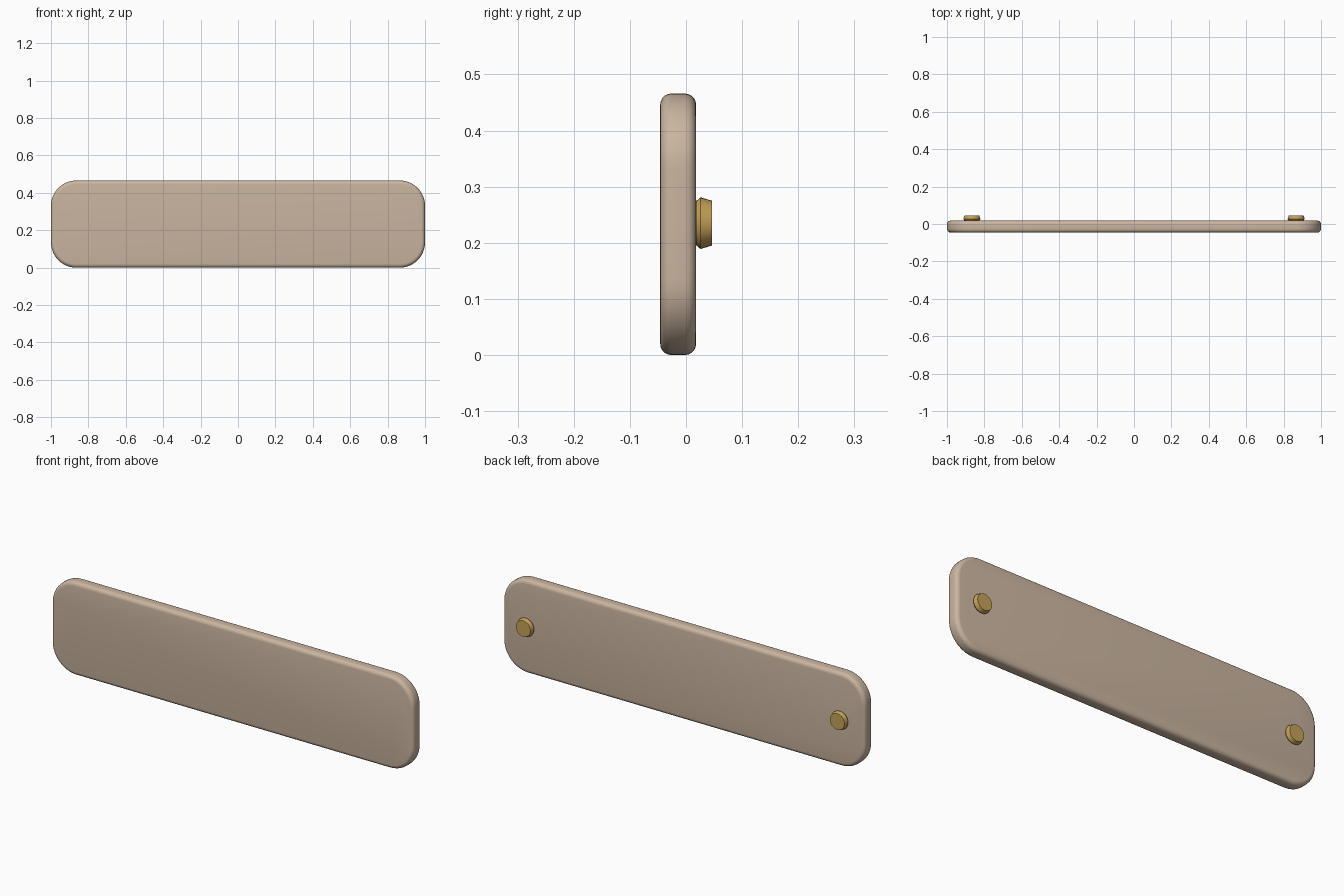
import bpy, bmesh, math

if "Cube" in bpy.data.objects:
    bpy.data.objects.remove(bpy.data.objects["Cube"])


def material(name, color):
    m = bpy.data.materials.new(name)
    m.diffuse_color = (*color, 1)
    m.use_nodes = True
    m.node_tree.nodes["Principled BSDF"].inputs["Base Color"].default_value = m.diffuse_color
    return m


TAN = material("warm tan", (0.59, 0.46, 0.35))
BRASS = material("brass", (0.56, 0.36, 0.10))
MID_Z = 0.233


def finish(name, bm, mat):
    bmesh.ops.recalc_face_normals(bm, faces=bm.faces)
    mesh = bpy.data.meshes.new(name)
    bm.to_mesh(mesh)
    bm.free()
    mesh.materials.append(mat)
    obj = bpy.data.objects.new(name, mesh)
    bpy.context.collection.objects.link(obj)
    bpy.ops.object.select_all(action='DESELECT')
    obj.select_set(True)
    bpy.context.view_layer.objects.active = obj
    bpy.ops.object.shade_smooth_by_angle(angle=math.radians(35))
    return obj


# Board: rounded rectangle extruded in depth, with softened rims
def board():
    half_w, half_h, r, steps = 1.0, MID_Z, 0.135, 12
    front, back, rim = -0.046, 0.018, 0.02
    bm = bmesh.new()
    loops = []
    # rim profile as (inset, depth) pairs from front to back
    arc = [math.radians(a) for a in (0, 18, 36, 54, 72, 90)]
    profile = [(rim * (1 - math.sin(a)), front + rim * (1 - math.cos(a))) for a in arc]
    profile += [(i, front + back - y) for i, y in reversed(profile)]
    for inset, y in profile:
        loop = []
        for q, (sx, sz) in enumerate(((1, 1), (-1, 1), (-1, -1), (1, -1))):
            for k in range(steps + 1):
                a = math.pi / 2 * (q + k / steps)
                loop.append(bm.verts.new((
                    sx * (half_w - r) + (r - inset) * math.cos(a), y,
                    MID_Z + sz * (half_h - r) + (r - inset) * math.sin(a))))
        loops.append(loop)
    n = len(loops[0])
    for a, b in zip(loops, loops[1:]):
        for i in range(n):
            j = (i + 1) % n
            bm.faces.new((a[i], a[j], b[j], b[i]))
    bm.faces.new(loops[0])
    bm.faces.new(loops[-1])
    finish("board", bm, TAN)


# Mounting stud: round knob with a widest ring near the board
def stud(name, x):
    n = 32
    bm = bmesh.new()
    loops = []
    for radius, y in ((0.04, 0.016), (0.04, 0.019), (0.046, 0.026), (0.040, 0.046)):
        loops.append([bm.verts.new((
            x + radius * math.cos(math.tau * i / n), y,
            MID_Z + 0.002 + radius * math.sin(math.tau * i / n))) for i in range(n)])
    for a, b in zip(loops, loops[1:]):
        for i in range(n):
            j = (i + 1) % n
            bm.faces.new((a[i], a[j], b[j], b[i]))
    bm.faces.new(loops[0])
    bm.faces.new(loops[-1])
    finish(name, bm, BRASS)


board()
for side, x in (("left", -0.867), ("right", 0.867)):
    stud(f"{side}_stud", x)
